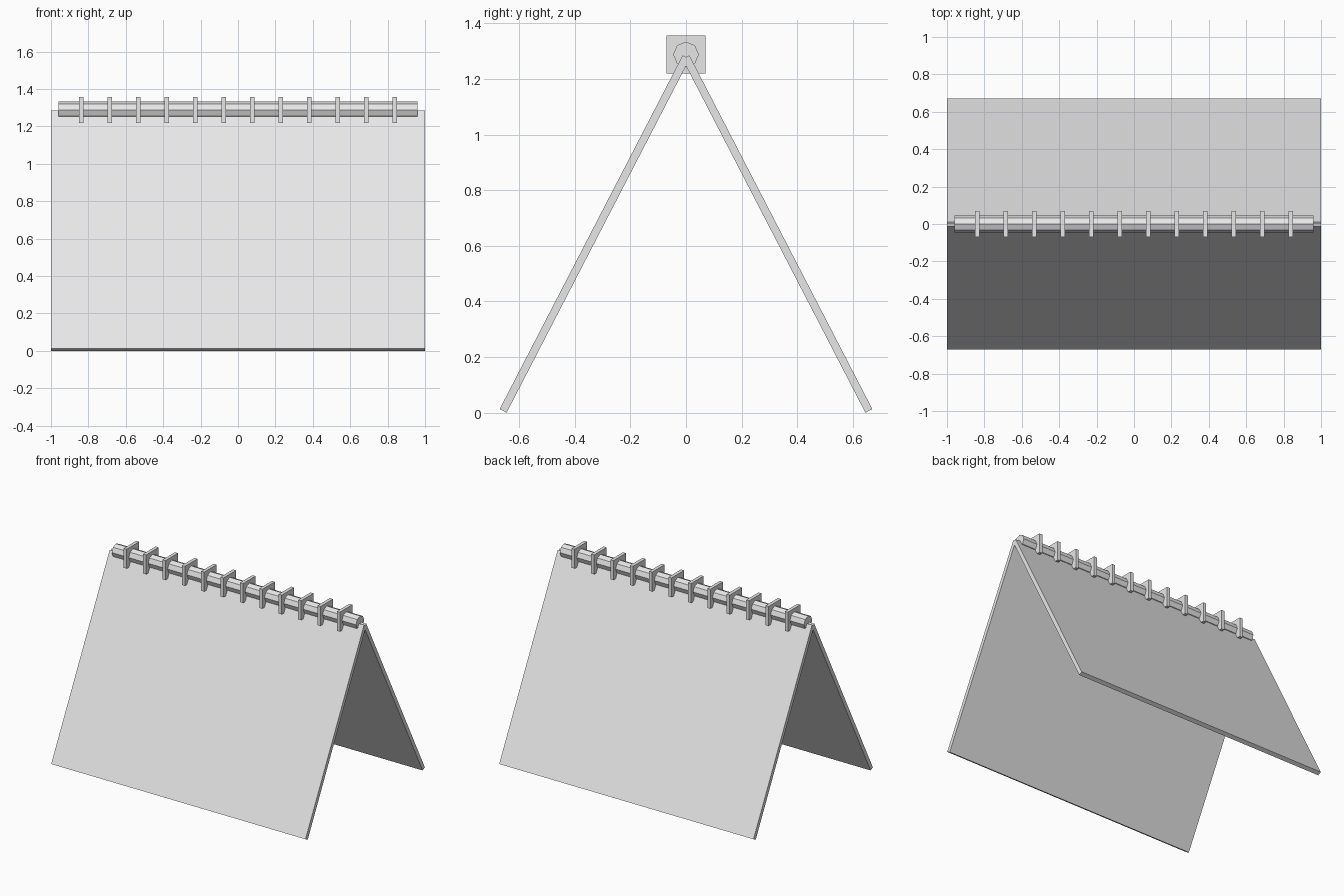
import bpy
import bmesh
from math import radians, pi
from mathutils import Matrix

cube = bpy.data.objects.get("Cube")
if cube:
    bpy.data.objects.remove(cube, do_unlink=True)

# Single pale grey material
grey = bpy.data.materials.new("pale_grey")
grey.use_nodes = True
grey.diffuse_color = (0.8, 0.8, 0.8, 1)
grey.node_tree.nodes["Principled BSDF"].inputs["Base Color"].default_value = (0.8, 0.8, 0.8, 1)


def add_object(name, bm):
    bmesh.ops.recalc_face_normals(bm, faces=bm.faces)
    mesh = bpy.data.meshes.new(name)
    bm.to_mesh(mesh)
    bm.free()
    mesh.materials.append(grey)
    obj = bpy.data.objects.new(name, mesh)
    bpy.context.collection.objects.link(obj)
    return obj


def extruded(name, profile, width):
    """Extrude a (y, z) profile along x, centred on x = 0."""
    bm = bmesh.new()
    face = bm.faces.new([bm.verts.new((-width / 2, y, z)) for y, z in profile])
    new = bmesh.ops.extrude_face_region(bm, geom=[face])["geom"]
    verts = [v for v in new if isinstance(v, bmesh.types.BMVert)]
    bmesh.ops.translate(bm, verts=verts, vec=(width, 0, 0))
    return add_object(name, bm)


# Two leaning boards that cross slightly at the ridge
for name, side in (("front_panel", 1), ("back_panel", -1)):
    extruded(name, [(side * y, z) for y, z in
                    ((-0.67, 0.013), (-0.645, 0), (0.013, 1.272), (-0.012, 1.285))], 2)

# Eight-sided spine rod along the ridge
spine_z = 1.288
bm = bmesh.new()
bmesh.ops.create_cone(bm, cap_ends=True, segments=8, radius1=0.046, radius2=0.046,
                      depth=1.92, matrix=Matrix.Translation((0, 0, spine_z))
                      @ Matrix.Rotation(pi / 2, 4, "Y"))
# Keep an edge of the rod at the very top
top = max(v.co.z for v in bm.verts)
if top < spine_z + 0.045:
    bmesh.ops.rotate(bm, verts=bm.verts, cent=(0, 0, spine_z),
                     matrix=Matrix.Rotation(radians(22.5), 3, "X"))
add_object("spine_rod", bm)

# Row of square binding plates
count, reach = 12, 0.838
for i in range(count):
    bm = bmesh.new()
    bmesh.ops.create_cube(bm, size=1)
    bmesh.ops.scale(bm, verts=bm.verts, vec=(0.024, 0.14, 0.138))
    plate = add_object(f"binding_plate_{i + 1}", bm)
    plate.location = (reach * (2 * i / (count - 1) - 1), 0, spine_z)
